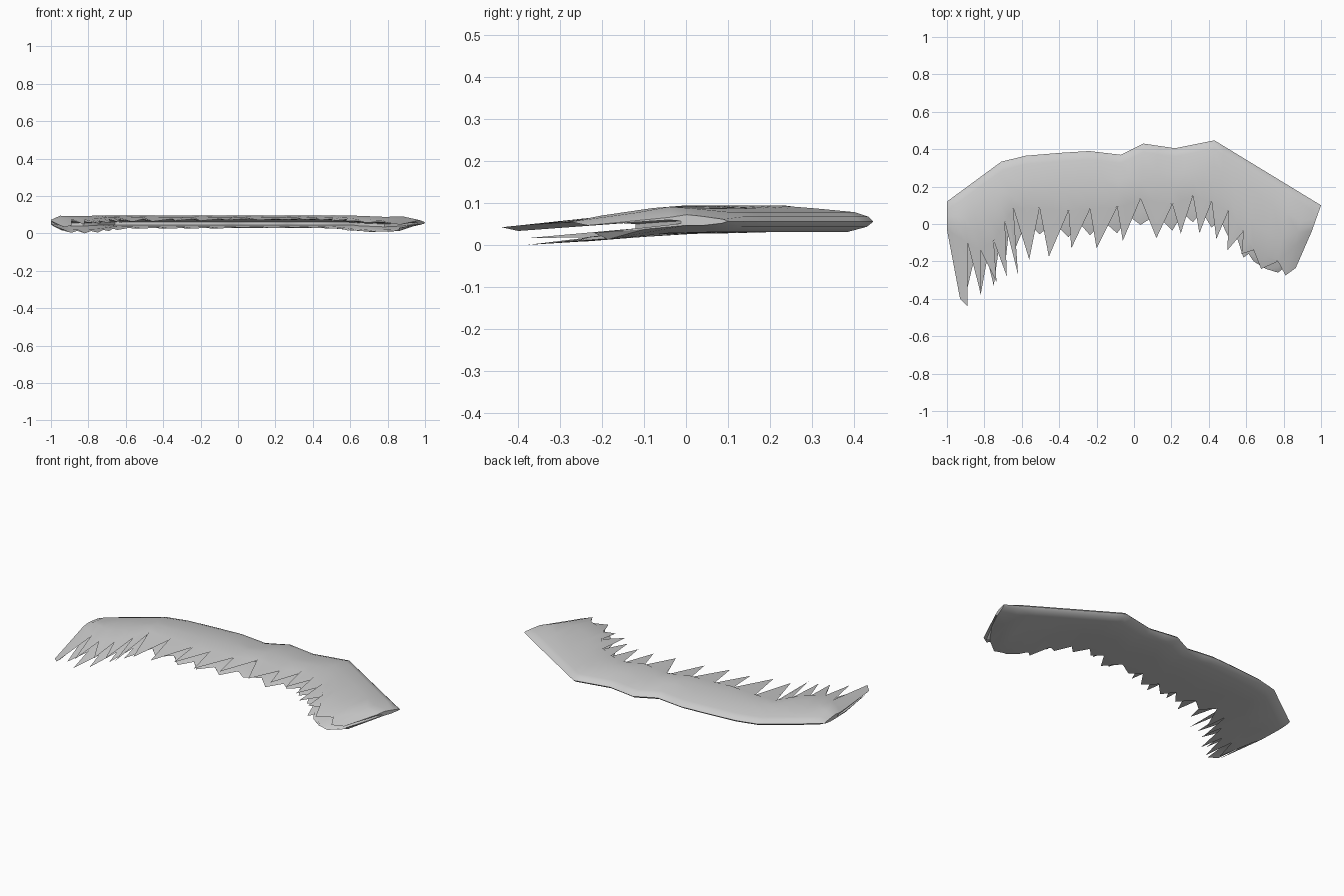
import bpy, bmesh
from mathutils import Vector

if "Cube" in bpy.data.objects:
    bpy.data.objects.remove(bpy.data.objects["Cube"])

# Outer rim outline, seen from above
RIM = [(-1, .12), (-.71, .333), (-.58, .365), (-.4, .38), (-.24, .39), (-.07, .37),
       (.05, .43), (.22, .405), (.43, .447), (1, .10)]
# Notches and tips of the upper fringe, alternating from left to right
NOTCH = [(-.89, -.10), (-.82, -.14), (-.75, -.09), (-.69, .01), (-.645, .085), (-.505, .085),
         (-.35, .07), (-.235, .08), (-.09, .09), (.035, .135), (.205, .105), (.315, .15),
         (.415, .12), (.505, .07), (.585, -.04), (.64, -.14), (.77, -.2)]
TIP = [(-.89, -.44), (-.82, -.37), (-.735, -.31), (-.68, -.28), (-.62, -.27), (-.56, -.19),
       (-.455, -.175), (-.335, -.13), (-.2, -.13), (-.06, -.09), (.12, -.075), (.25, -.05),
       (.35, -.05), (.44, -.08), (.50, -.14), (.575, -.16), (.68, -.24), (.81, -.275)]
# Fringe x to rim x
SPREAD = [(-1, -1), (-.89, -.93), (-.6, -.68), (0, 0), (.45, .47), (.8, .87), (.95, 1)]


def lerp_table(table, x):
    x = min(max(x, table[0][0]), table[-1][0])
    for (x0, y0), (x1, y1) in zip(table, table[1:]):
        if x <= x1:
            return y0 + (y1 - y0) * (x - x0) / (x1 - x0)


def vec(p):
    return Vector((p[0], p[1], 0))


# Columns: base point, upper end, lower base, lower end
base_line = [(-1, -.03)] + NOTCH + [(.95, -.04)]
cols = []
for i, tip in enumerate(TIP):
    a, b = vec(base_line[i]), vec(base_line[i + 1])
    mid = (a + b) / 2
    low = mid + Vector((0, -.07, 0))
    cols.append([mid, vec(tip), low, low.copy()])
    if i < len(NOTCH):
        low = b + Vector((0, -.07 if b.y > -.13 or b.x < 0 else -.03, 0))
        drop = .17 if b.x < -.6 else (.07 if b.x < .6 else .03)
        cols.append([b, b.copy(), low, low + Vector((0, -drop, 0))])
first, last = vec((-1, -.03)), vec((.95, -.04))
cols.insert(0, [first, vec((-.93, -.40)), vec((-.985, -.1)), vec((-.92, -.38))])
cols.append([last, vec((.865, -.235)), vec((.92, -.1)), vec((.86, -.22))])

# Rim point of every column, with the outline corners kept exact
rim = []
for c in cols:
    x = lerp_table(SPREAD, c[0].x)
    rim.append(vec((x, lerp_table(RIM, x))))
for corner in RIM:
    k = min(range(len(rim)), key=lambda j: abs(rim[j].x - corner[0]))
    rim[k] = vec(corner)


def section(o, c, pinch):
    v, up, low, low_end = c
    d = v - o
    length = d.length
    d.normalize()

    def inset(dist):
        return o + d * min(dist, length * .5)
    root = v.lerp(o, .2)
    pts = [(o, .058), (inset(.012), .07), (inset(.045), .081), (inset(.14), .09),
           (v.lerp(o, .3), .097), (v, .089), (up, .08), (v, .074), (root, .062),
           (root, .047), (low, .04), (low_end, .033), (low, .03), (v.lerp(o, .3), .034),
           (inset(.06), .034), (inset(.015), .046)]
    out = []
    for p, z in pts:
        z = .06 + (z - .06) * pinch + .08 * min(0, p.y)
        out.append(Vector((p.x, p.y, max(z, 0))))
    return out


# Skin the sections into one closed shell
bm = bmesh.new()
rings = []
for i, (o, c) in enumerate(zip(rim, cols)):
    pinch = .4 if i in (0, len(cols) - 1) else 1
    rings.append([bm.verts.new(p) for p in section(o, c, pinch)])
n = len(rings[0])
for a, b in zip(rings, rings[1:]):
    for j in range(n):
        k = (j + 1) % n
        bm.faces.new((a[j], b[j], b[k], a[k]))
# End caps in strips: thick rim part, upper tooth, lower tooth
for r in (rings[0], rings[-1]):
    for idx in ((0, 1, 2, 3, 4, 8, 9, 13, 14, 15), (4, 5, 7, 8), (5, 6, 7),
                (9, 10, 12, 13), (10, 11, 12)):
        bm.faces.new([r[j] for j in idx])
bmesh.ops.remove_doubles(bm, verts=bm.verts, dist=.0002)
bmesh.ops.dissolve_degenerate(bm, edges=bm.edges, dist=.0002)
bmesh.ops.recalc_face_normals(bm, faces=bm.faces)
low_z = min(v.co.z for v in bm.verts)
bmesh.ops.translate(bm, verts=bm.verts, vec=(0, 0, -low_z))

mesh = bpy.data.meshes.new("jagged_fringe")
bm.to_mesh(mesh)
bm.free()
fringe = bpy.data.objects.new("jagged_fringe", mesh)
bpy.context.collection.objects.link(fringe)
bpy.context.view_layer.objects.active = fringe
fringe.select_set(True)
bpy.ops.object.shade_smooth_by_angle(angle=.6)
